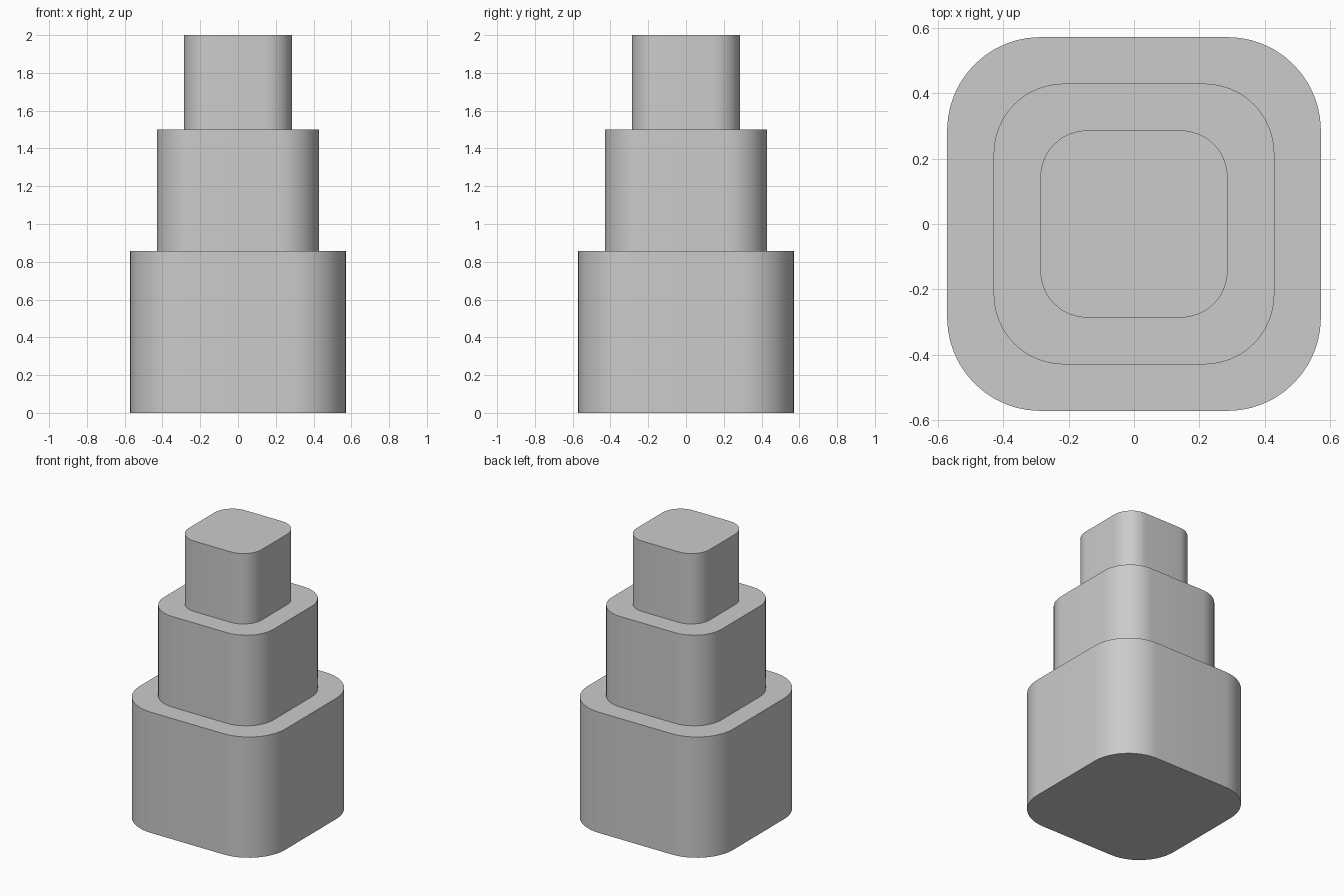
import bpy
import bmesh
from math import cos, sin, radians

cube = bpy.data.objects.get("Cube")
if cube:
    bpy.data.objects.remove(cube, do_unlink=True)

# Single plain grey
grey = bpy.data.materials.new("plain_grey")
grey.use_nodes = True
colour = (0.6, 0.6, 0.6, 1)
grey.diffuse_color = colour
grey.node_tree.nodes["Principled BSDF"].inputs["Base Color"].default_value = colour

CORNER_STEPS = 12


def rounded_block(name, half, bottom, top):
    """Upright square prism whose corner radius is half of its half width."""
    radius = half / 2
    bm = bmesh.new()
    ring = []
    for corner, (sx, sy) in enumerate([(1, 1), (-1, 1), (-1, -1), (1, -1)]):
        for step in range(CORNER_STEPS + 1):
            a = radians(90 * (corner + step / CORNER_STEPS))
            ring.append(bm.verts.new((sx * (half - radius) + radius * cos(a),
                                      sy * (half - radius) + radius * sin(a),
                                      bottom)))
    base = bm.faces.new(ring)
    lid = bmesh.ops.extrude_face_region(bm, geom=[base], use_keep_orig=True)
    bmesh.ops.translate(bm, vec=(0, 0, top - bottom),
                        verts=[v for v in lid["geom"] if isinstance(v, bmesh.types.BMVert)])
    bmesh.ops.recalc_face_normals(bm, faces=bm.faces)

    mesh = bpy.data.meshes.new(name)
    bm.to_mesh(mesh)
    bm.free()
    mesh.materials.append(grey)
    obj = bpy.data.objects.new(name, mesh)
    bpy.context.collection.objects.link(obj)
    bpy.ops.object.select_all(action="DESELECT")
    obj.select_set(True)
    bpy.context.view_layer.objects.active = obj
    bpy.ops.object.shade_smooth_by_angle(angle=radians(30))


# Three stacked tiers
rounded_block("bottom_tier", 0.571, 0, 0.857)
rounded_block("middle_tier", 0.429, 0.857, 1.5)
rounded_block("top_tier", 0.286, 1.5, 2)
